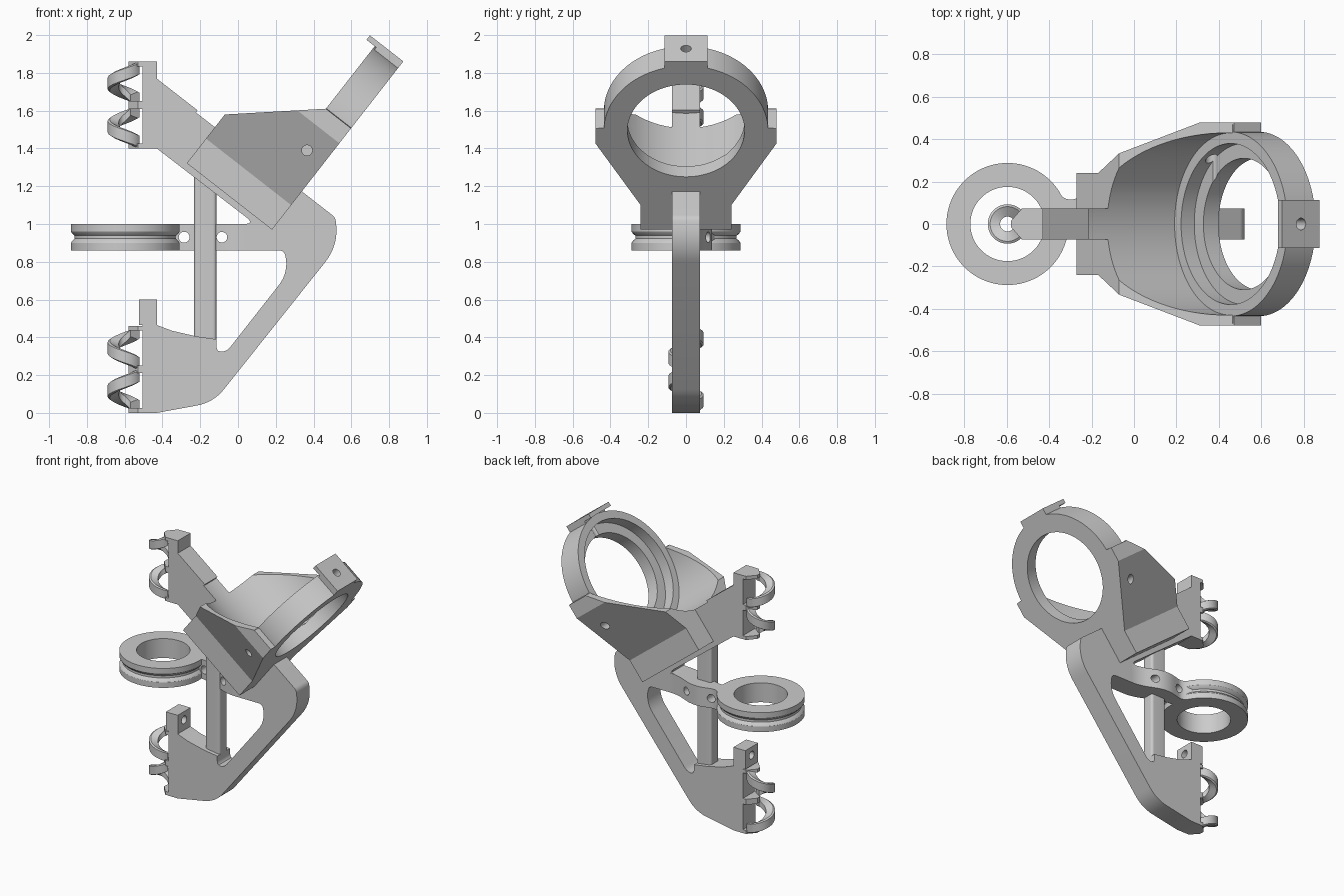
import bpy, bmesh
from math import sin, cos, pi, radians
from mathutils import Vector as V

if "Cube" in bpy.data.objects:
    bpy.data.objects.remove(bpy.data.objects["Cube"])

X, Y, Z = V((1, 0, 0)), V((0, 1, 0)), V((0, 0, 1))
O = V((0, 0, 0))
# Tilted frame of the holder: U along its axis, W across it
U = V((0.788, 0, -0.615)).normalized()
W = V((0.615, 0, 0.788)).normalized()
P = V((0.18, 0, 0.97))


def finish(name, bm):
    bmesh.ops.remove_doubles(bm, verts=bm.verts, dist=1e-5)
    bmesh.ops.recalc_face_normals(bm, faces=bm.faces)
    me = bpy.data.meshes.new(name)
    bm.to_mesh(me)
    bm.free()
    ob = bpy.data.objects.new(name, me)
    bpy.context.collection.objects.link(ob)
    return ob


def soften(pts, steps=8):
    """Round every corner that has a third value (trim length)."""
    out = []
    for i, p in enumerate(pts):
        c = V(p[:2])
        if len(p) == 2:
            out.append(c)
            continue
        a = c + (V(pts[i - 1][:2]) - c).normalized() * p[2]
        b = c + (V(pts[(i + 1) % len(pts)][:2]) - c).normalized() * p[2]
        for k in range(steps + 1):
            t = k / steps
            out.append(a * (1 - t) ** 2 + c * 2 * t * (1 - t) + b * t * t)
    return out


def loft(name, rings, closed):
    """Skin a row of point rings; either closed into a loop or capped."""
    bm = bmesh.new()
    vs = [[bm.verts.new(p) for p in r] for r in rings]
    n, m = len(vs), len(vs[0])
    for i in range(n if closed else n - 1):
        a, b = vs[i], vs[(i + 1) % n]
        for k in range(m):
            j = (k + 1) % m
            bm.faces.new((a[k], a[j], b[j], b[k]))
    if not closed:
        bm.faces.new(vs[0])
        bm.faces.new(vs[-1])
    return finish(name, bm)


def prism(name, pts, d0, d1, o=O, ax=X, ay=Z, az=Y):
    pts = soften(pts)
    return loft(name, [[o + ax * p[0] + ay * p[1] + az * d for p in pts] for d in (d0, d1)], False)


def turned(name, prof, closed, o, ax, ay, az, n=96):
    return loft(name, [[o + (ax * cos(2 * pi * i / n) + ay * sin(2 * pi * i / n)) * r + az * h
                        for i in range(n)] for r, h in prof], closed)


def rod(name, o, axis, r, h0, h1):
    ax = Y if abs(axis.y) < 0.5 else X
    return turned(name, [(r, h0), (r, h1)], False, o, ax, axis.cross(ax), axis, 24)


def cut(targets, cutter):
    cutter.hide_render = True
    for ob in targets:
        m = ob.modifiers.new("cut", 'BOOLEAN')
        m.operation, m.object, m.solver = 'DIFFERENCE', cutter, 'EXACT'
        bpy.context.view_layer.objects.active = ob
        bpy.ops.object.modifier_apply(modifier=m.name)
    bpy.data.objects.remove(cutter)


# Main side frame
frame = prism("frame_plate", [
    (-.505, 0), (-.43, 0), (-.13, .055, .09), (.535, .89, .12), (.515, 1.035, .02),
    (-.43, 1.77), (-.43, 1.86), (-.505, 1.86), (-.505, 1.4), (-.43, 1.4),
    (.09, 1.0, .06), (.03, 1.0), (.03, .86), (.245, .86, .03), (.27, .745, .09),
    (-.075, .305, .06), (-.115, .33, .03), (-.115, .39), (-.22, .405), (-.35, .435), (-.43, .465),
    (-.43, .6), (-.525, .6), (-.525, .465), (-.505, .465)], -.073, .073)
cut([frame], rod("tab_hole", V((-.48, 0, .54)), X, .028, -.1, .1))

# Vertical post
prism("post", [(-.232, -.045, .02), (-.115, -.045, .02), (-.115, .045, .02), (-.232, .045, .02)],
      .38, 1.3, O, X, Y, Z)

# Grooved ring and its curved arm
turned("grooved_ring", [(.175, .86), (.288, .86), (.288, .9), (.28, .912), (.268, .922), (.268, .938),
                        (.28, .948), (.288, .96), (.288, 1.0), (.175, 1.0)], True, V((-.597, 0, 0)), X, Y, Z)
arm = prism("ring_arm", [(.15, -.073), (-.03, -.073, .06), (-.13, -.03, .05), (-.25, .02, .06), (-.36, .03),
                         (-.37, .15), (-.31, .11, .03), (-.16, .15, .08), (.02, .073, .06), (.15, .073)],
            .86, 1.0, O, X, Y, Z)
cut([arm], rod("arm_hole", V((-.085, 0, .93)), Y, .028, -.3, .3))
cut([arm], rod("arm_hole", V((-.285, 0, .93)), Y, .029, -.3, .3))

# Tilted holder: body outline topped by the ring arc
R, C = .435, .665
arc = [(R * cos(radians(a)), C + R * sin(radians(a))) for a in range(4, 178, 4)]
outline = [(-.24, 0), (.24, 0), (.24, .165), (.48, .58), (.48, .68), (.434, .683)] + arc + \
          [(-.434, .683), (-.48, .68), (-.48, .58), (-.24, .165)]
low = [(-.24, 0), (.24, 0), (.24, .165), (.48, .58), (.48, .72), (-.48, .72), (-.48, .58), (-.24, .165)]

# Cradle half (open trough, sloping top) and ring half, bored separately
cradle = prism("cradle", low, -.572, -.165, P, Y, W, U)
holder_ring = prism("holder_ring", outline, -.169, 0, P, Y, W, U)
tab = prism("top_tab", [(-.224, 1.1), (-.16, 1.1), (-.155, 1.07), (0, 1.06), (0, 1.13), (-.224, 1.13)],
            -.114, .114, P, U, W, Y)


def bore(r, a, b):
    return turned("bore", [(r, a), (r, b)], False, P + W * C, Y, W, U)


cut([cradle, frame], bore(.43, -.7, -.169))
cut([cradle], bore(.38, -.3, 0))
cut([cradle], prism("cradle_slope", [(-.62, .285), (-.15, .697), (-.15, 1.0), (-.62, 1.0)],
                    -.7, .7, P, U, W, Y))
cut([holder_ring], bore(.38, -.3, -.09))
cut([holder_ring], bore(.31, -.2, .1))
cut([holder_ring], rod("side_hole", P + U * -.112 + W * .445, Y, .028, .1, .7))
cut([holder_ring], rod("side_hole", P + U * -.112 + W * .445, Y, .028, -.7, -.33))
cut([holder_ring, tab], rod("top_hole", P + U * -.11, W, .028, .9, 1.3))


# Spiral cable clips: two half-turn bands each, mirrored about the clip's middle
def clip(name, z0, side):
    cx, n = -.597, 36
    for part, flip in (("low", False), ("high", True)):
        rings = []
        for i in range(n + 1):
            t = i / n
            a = radians(35 + 290 * t)
            zc = .036 + .16 * t
            ring = []
            for r, dz in ((.093, -.03), (.093, .03), (.082, .036), (.035, .02), (.035, -.02), (.082, -.036)):
                z = zc + dz
                ring.append(V((cx + r * cos(a), side * r * sin(a), z0 + (.46 - z if flip else z))))
            rings.append(ring)
        loft(f"{name}_band_{part}", rings, False)
    for k, (a, b) in enumerate(((0, .025), (.21, .25), (.435, .46))):
        prism(f"{name}_root_{k}", [(-.5, -.072), (-.53, -.072), (-.58, -.015), (-.58, .015),
                                   (-.53, .072), (-.5, .072)], z0 + a, z0 + b, O, X, Y, Z)


clip("lower_clip", 0, 1)
clip("upper_clip", 1.4, -1)

# Smooth curved walls, keep edges sharp
bpy.ops.object.select_all(action='SELECT')
bpy.context.view_layer.objects.active = frame
bpy.ops.object.shade_smooth_by_angle(angle=radians(25))
